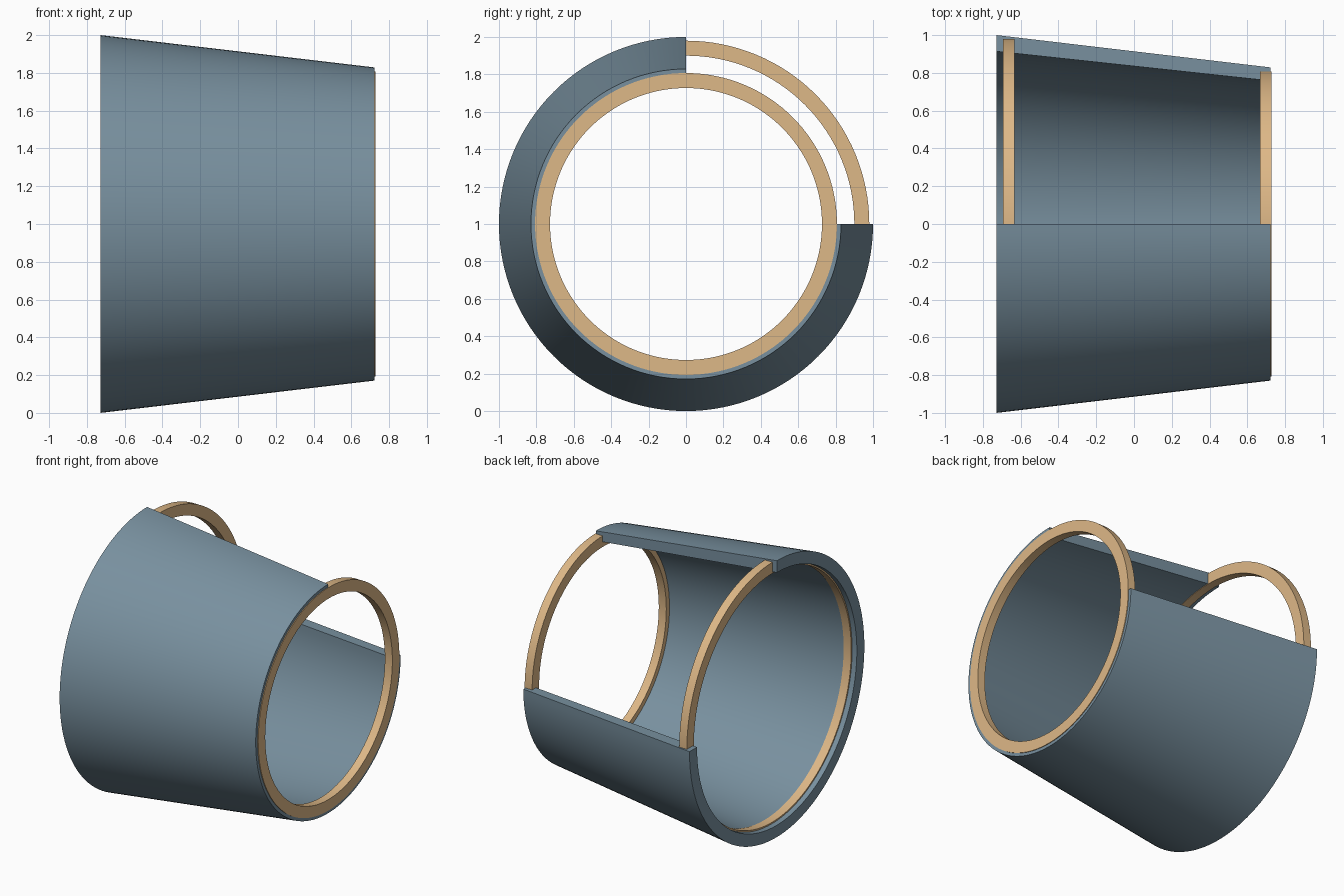
import bpy, bmesh, math

if "Cube" in bpy.data.objects:
    bpy.data.objects.remove(bpy.data.objects["Cube"])

AXIS_Z = 1.0  # height of the horizontal axis


def material(name, rgb):
    m = bpy.data.materials.new(name)
    m.diffuse_color = (*rgb, 1.0)
    m.use_nodes = True
    m.node_tree.nodes["Principled BSDF"].inputs["Base Color"].default_value = m.diffuse_color
    return m


def lathe(name, profile, start, sweep, steps, mat):
    """Revolve a closed (x, radius) profile around the x axis."""
    bm = bmesh.new()
    full = abs(sweep - 360) < 1e-6
    loops = []
    for i in range(steps if full else steps + 1):
        a = math.radians(start + sweep * i / steps)
        loops.append([bm.verts.new((x, r * math.cos(a), AXIS_Z + r * math.sin(a)))
                      for x, r in profile])
    n = len(profile)
    for i in range(steps):
        a, b = loops[i], loops[(i + 1) % len(loops)]
        for j in range(n):
            k = (j + 1) % n
            bm.faces.new((a[j], a[k], b[k], b[j]))
    if not full:  # close the cut ends
        bm.faces.new(loops[0])
        bm.faces.new(loops[-1])
    bmesh.ops.recalc_face_normals(bm, faces=bm.faces)
    mesh = bpy.data.meshes.new(name)
    bm.to_mesh(mesh)
    bm.free()
    mesh.materials.append(mat)
    obj = bpy.data.objects.new(name, mesh)
    bpy.context.collection.objects.link(obj)
    bpy.ops.object.select_all(action='DESELECT')
    obj.select_set(True)
    bpy.context.view_layer.objects.active = obj
    bpy.ops.object.shade_smooth_by_angle(angle=math.radians(30))
    return obj


def ring(name, x0, x1, inner, outer, mat):
    return lathe(name, [(x0, inner), (x1, inner), (x1, outer), (x0, outer)],
                 0, 360, 128, mat)


slate = material("slate_blue", (0.188, 0.279, 0.345))
tan = material("light_tan", (0.73, 0.479, 0.242))

# Tapered shell with the upper back quarter cut away
lathe("tapered_shell",
      [(-0.728, 0.914), (0.722, 0.758), (0.722, 0.829), (-0.728, 1.0)],
      90, 270, 96, slate)

# Hoops set into the wall near each end
ring("large_hoop", -0.693, -0.632, 0.90, 0.98, tan)
ring("small_hoop", 0.667, 0.727, 0.727, 0.807, tan)
